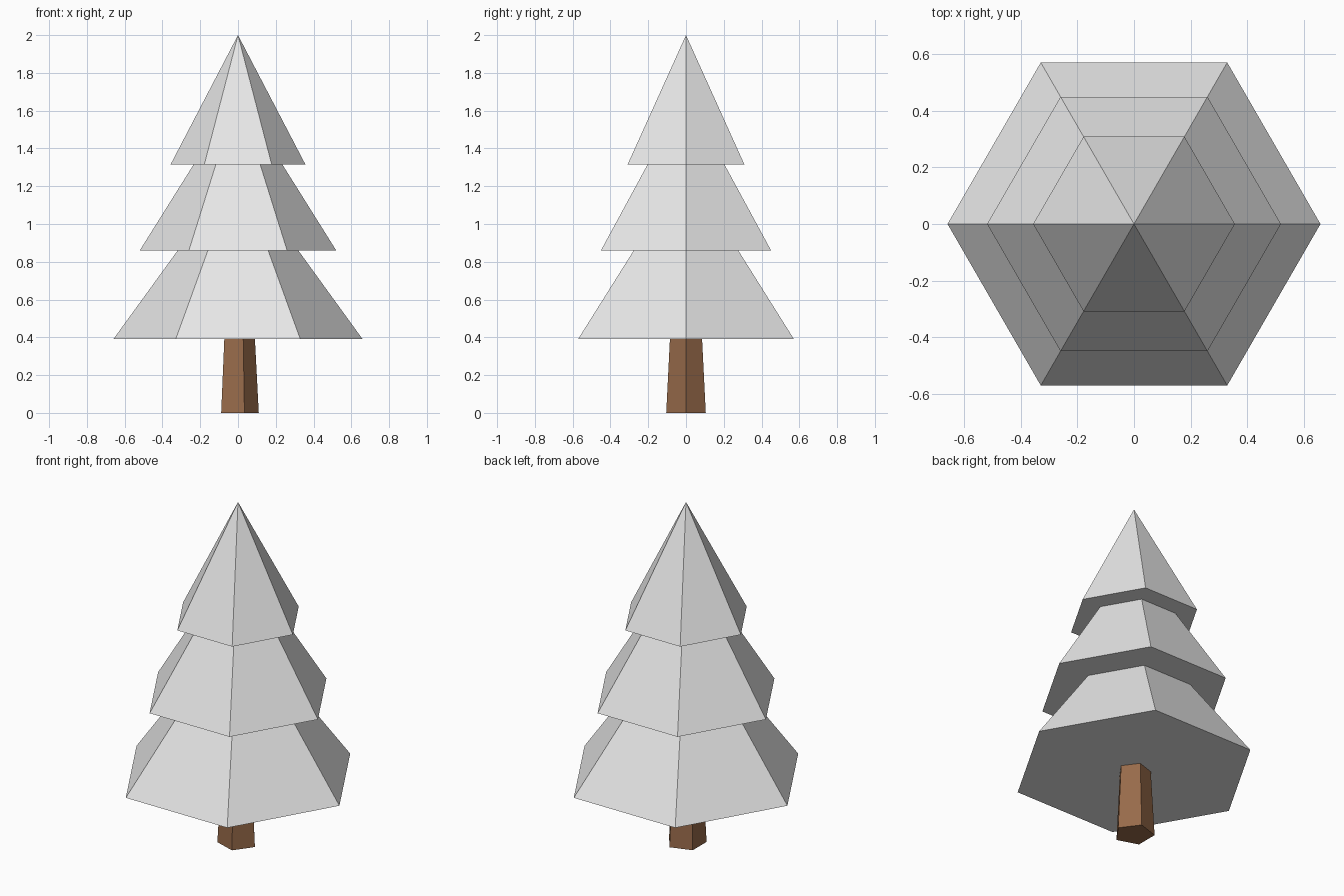
import bpy
import bmesh
from math import cos, sin, tau

cube = bpy.data.objects.get("Cube")
if cube:
    bpy.data.objects.remove(cube, do_unlink=True)


def make_material(name, rgb):
    mat = bpy.data.materials.new(name)
    mat.use_nodes = True
    color = (*rgb, 1.0)
    mat.diffuse_color = color
    mat.node_tree.nodes["Principled BSDF"].inputs["Base Color"].default_value = color
    return mat


def tapered_prism(name, sides, r_low, z_low, r_high, z_high, mat):
    """Closed flat-sided taper with a corner on +x; zero top radius gives a point."""
    bm = bmesh.new()

    def ring(r, z):
        return [bm.verts.new((r * cos(tau * i / sides), r * sin(tau * i / sides), z))
                for i in range(sides)]

    low = ring(r_low, z_low)
    bm.faces.new(low[::-1])
    if r_high > 0:
        high = ring(r_high, z_high)
        bm.faces.new(high)
    else:
        tip = bm.verts.new((0, 0, z_high))
    for i in range(sides):
        j = (i + 1) % sides
        upper = (high[j], high[i]) if r_high > 0 else (tip,)
        bm.faces.new((low[i], low[j], *upper))
    mesh = bpy.data.meshes.new(name)
    bm.to_mesh(mesh)
    bm.free()
    mesh.materials.append(mat)
    obj = bpy.data.objects.new(name, mesh)
    bpy.context.collection.objects.link(obj)
    return obj


bark = make_material("brown bark", (0.31, 0.145, 0.068))
foliage = make_material("pale grey foliage", (0.8, 0.8, 0.8))

# Five-sided trunk, its top tucked into the lowest tier
tapered_prism("trunk", 5, 0.11, 0.0, 0.088, 0.42, bark)

# Three overlapping six-sided foliage tiers
for name, radius, base, tip in (("lower_foliage", 0.66, 0.39, 1.30),
                                ("middle_foliage", 0.52, 0.86, 1.69),
                                ("upper_foliage", 0.357, 1.315, 2.0)):
    tapered_prism(name, 6, radius, base, 0, tip, foliage)
